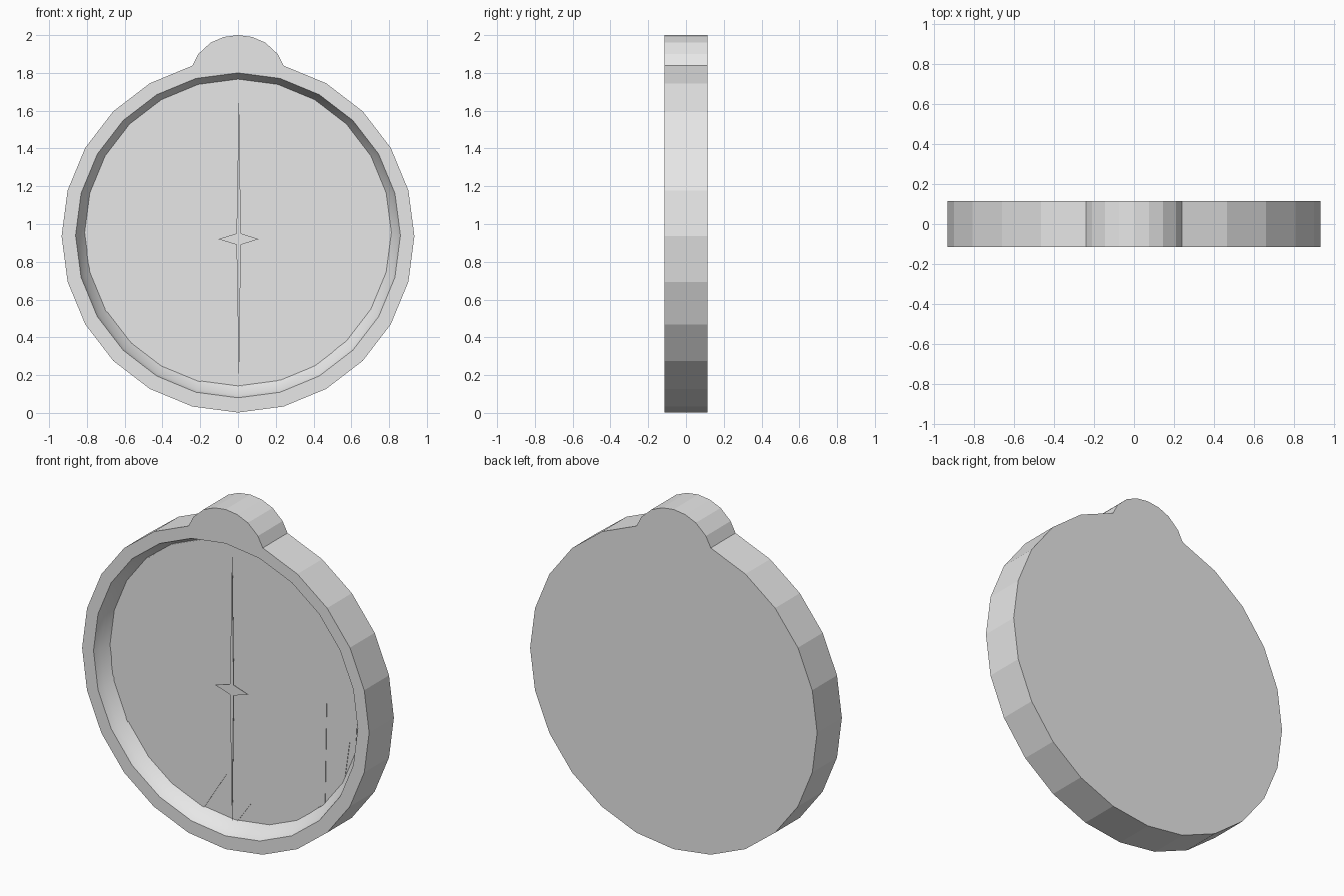
import bpy, bmesh
from math import sin, cos, pi

if "Cube" in bpy.data.objects:
    bpy.data.objects.remove(bpy.data.objects["Cube"], do_unlink=True)

SIDES = 24
FRONT, BACK, FLOOR = -0.115, 0.115, -0.03

metal = bpy.data.materials.new("plain grey")
metal.use_nodes = True
grey = (0.8, 0.8, 0.8, 1)
metal.diffuse_color = grey
metal.node_tree.nodes["Principled BSDF"].inputs["Base Color"].default_value = grey


def ring(radius, centre):
    """Points (x, z) of a circle, starting at the bottom, counterclockwise from the front."""
    return [(radius * sin(2 * pi * i / SIDES), centre - radius * cos(2 * pi * i / SIDES))
            for i in range(SIDES)]


def loop(bm, points, y):
    return [bm.verts.new((x, y, z)) for x, z in points]


def bridge(bm, a, b, smooth=False):
    n = len(a)
    for i in range(n):
        j = (i + 1) % n
        bm.faces.new((a[i], a[j], b[j], b[i])).smooth = smooth


def finish(bm, name):
    bmesh.ops.recalc_face_normals(bm, faces=bm.faces)
    mesh = bpy.data.meshes.new(name)
    bm.to_mesh(mesh)
    bm.free()
    mesh.materials.append(metal)
    obj = bpy.data.objects.new(name, mesh)
    bpy.context.collection.objects.link(obj)
    return obj


def plate(name, points, front, back):
    bm = bmesh.new()
    a, b = loop(bm, points, front), loop(bm, points, back)
    bridge(bm, a, b)
    bm.faces.new(a)
    bm.faces.new(b)
    return finish(bm, name)


# Case outline: a round disc whose top corner is replaced by a rounded tab
outline = ring(0.934, 0.936)
half_tab = [(0.21, 1.9), (0.145, 1.96), (0.075, 1.99)]
tab = half_tab + [(0, 2.0)] + [(-x, z) for x, z in reversed(half_tab)]
top = SIDES // 2
outline[top:top + 1] = tab

# Case: outer wall, back, front rim and dished recess
bm = bmesh.new()
outer_front = loop(bm, outline, FRONT)
outer_back = loop(bm, outline, BACK)
bridge(bm, outer_front, outer_back)
bm.faces.new(outer_back)
steps = [(0.86, 0.94, FRONT), (0.845, 0.94, FRONT + 0.04), (0.812, 0.955, FLOOR)]
rings = [loop(bm, ring(r, c), y) for r, c, y in steps]
for a, b in zip(rings, rings[1:]):
    bridge(bm, a, b, smooth=True)
bm.faces.new(rings[-1])
rim_edges = [e for e in bm.edges if all(abs(v.co.y - FRONT) < 1e-5 for v in e.verts)]
bmesh.ops.triangle_fill(bm, edges=rim_edges, use_beauty=True)
case = finish(bm, "case")

# Thin inlay on the recess floor: round above, jagged below
arc = [p for p in ring(0.8, 0.965) if p[1] > 0.95]
jagged = [(-0.8, 0.79), (-0.74, 0.73), (-0.7, 0.53), (-0.62, 0.58), (-0.56, 0.35),
          (-0.39, 0.22), (-0.2, 0.16), (-0.05, 0.4), (0.02, 0.14), (0.11, 0.27),
          (0.23, 0.17), (0.43, 0.26), (0.59, 0.4), (0.6, 0.99), (0.72, 0.59),
          (0.75, 0.8), (0.79, 0.79)]
plate("floor_inlay", jagged + arc, FLOOR - 0.003, FLOOR + 0.002)

# Slim four-pointed star held just in front of the floor
star = [(0.005, 1.7), (-0.008, 0.95), (-0.105, 0.92), (-0.008, 0.89),
        (0.005, 0.15), (0.015, 0.89), (0.11, 0.92), (0.015, 0.95)]
plate("star_pointer", star, FLOOR - 0.033, FLOOR - 0.028)
